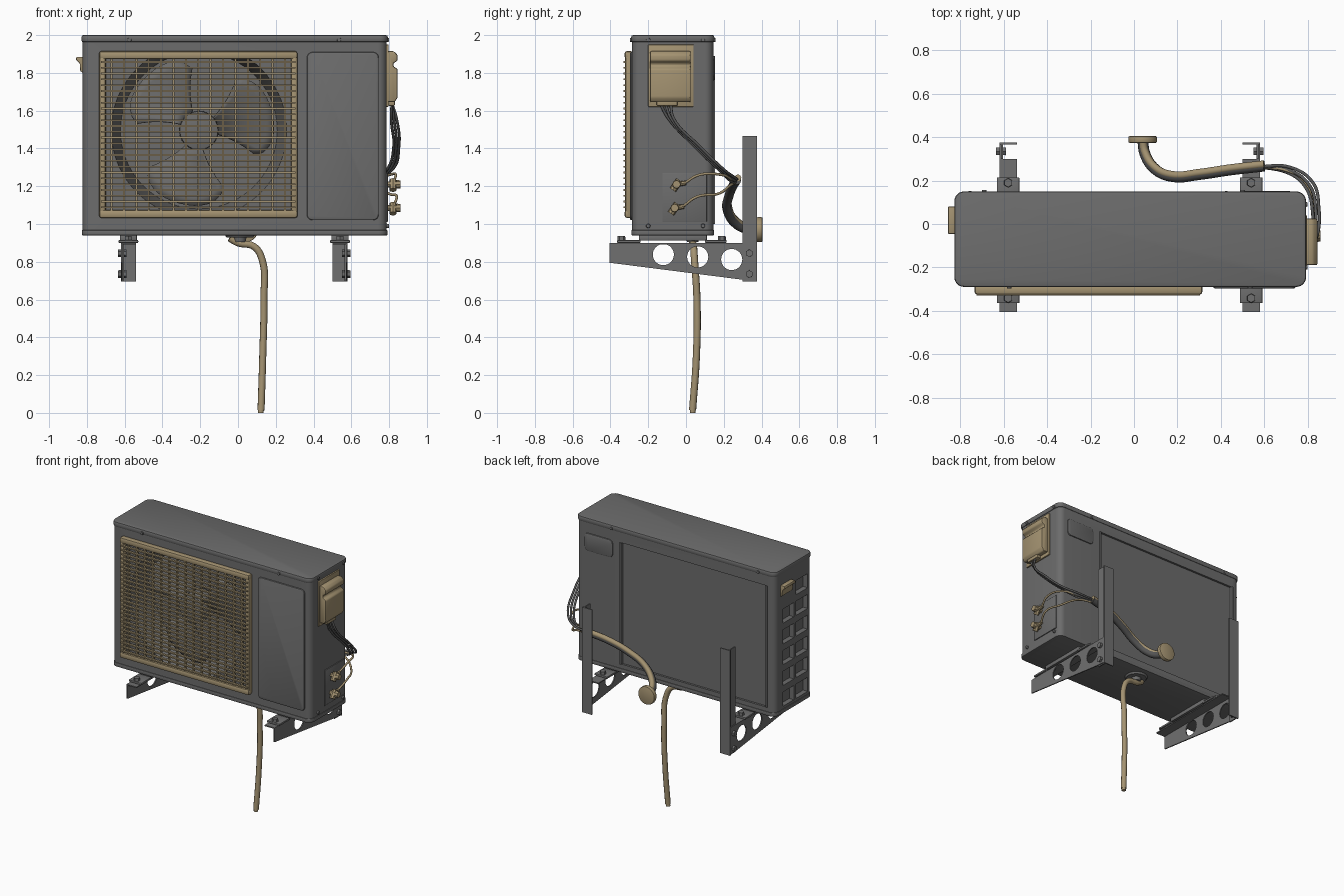
import bpy, bmesh, math
from mathutils import Vector, Matrix

if "Cube" in bpy.data.objects:
    bpy.data.objects.remove(bpy.data.objects["Cube"])


def mat(name, c):
    m = bpy.data.materials.new(name)
    m.diffuse_color = (*c, 1)
    m.use_nodes = True
    m.node_tree.nodes["Principled BSDF"].inputs["Base Color"].default_value = m.diffuse_color
    return m


GREY = mat("casing grey", (0.15, 0.15, 0.15))
STEEL = mat("bracket grey", (0.16, 0.16, 0.16))
DARK = mat("cable grey", (0.09, 0.09, 0.09))
TAN = mat("aged tan", (0.37, 0.29, 0.165))


def activate(o):
    bpy.ops.object.select_all(action='DESELECT')
    o.select_set(True)
    bpy.context.view_layer.objects.active = o


def finish(name, bm, m, bevel=0, smooth=True):
    bmesh.ops.recalc_face_normals(bm, faces=bm.faces[:])
    me = bpy.data.meshes.new(name)
    bm.to_mesh(me)
    bm.free()
    me.materials.append(m)
    o = bpy.data.objects.new(name, me)
    bpy.context.collection.objects.link(o)
    activate(o)
    if bevel:
        b = o.modifiers.new("bevel", 'BEVEL')
        b.width, b.segments, b.limit_method = bevel, 2, 'ANGLE'
        bpy.ops.object.modifier_apply(modifier="bevel")
    if smooth:
        bpy.ops.object.shade_smooth_by_angle(angle=math.radians(35))
    return o


def boxes(name, items, m, bevel=0):
    """items: (x0, x1, y0, y1, z0, z1)"""
    bm = bmesh.new()
    for x0, x1, y0, y1, z0, z1 in items:
        c = Vector((x0 + x1, y0 + y1, z0 + z1)) / 2
        s = Matrix.Diagonal((abs(x1 - x0), abs(y1 - y0), abs(z1 - z0), 1))
        bmesh.ops.create_cube(bm, size=1, matrix=Matrix.Translation(c) @ s)
    return finish(name, bm, m, bevel)


def prism(name, pts, axis, h0, h1, m, bevel=0):
    """Extrude a 2D outline along an axis"""
    put = {'x': lambda a, b, h: (h, a, b), 'y': lambda a, b, h: (a, h, b), 'z': lambda a, b, h: (a, b, h)}[axis]
    bm = bmesh.new()
    lo = [bm.verts.new(put(a, b, h0)) for a, b in pts]
    hi = [bm.verts.new(put(a, b, h1)) for a, b in pts]
    bm.faces.new(lo)
    bm.faces.new(hi)
    n = len(pts)
    for i in range(n):
        bm.faces.new((lo[i], lo[(i + 1) % n], hi[(i + 1) % n], hi[i]))
    return finish(name, bm, m, bevel)


def rrect(a0, a1, b0, b1, r, n=6):
    out = []
    for k, (ca, cb) in enumerate([(a1 - r, b1 - r), (a0 + r, b1 - r), (a0 + r, b0 + r), (a1 - r, b0 + r)]):
        for i in range(n + 1):
            t = math.pi / 2 * (k + i / n)
            out.append((ca + r * math.cos(t), cb + r * math.sin(t)))
    return out


def rods(name, items, m, n=16, bevel=0):
    """items: (start, end, r0, r1)"""
    bm = bmesh.new()
    for p, q, r0, r1 in items:
        p, q = Vector(p), Vector(q)
        rot = (q - p).to_track_quat('Z', 'Y').to_matrix().to_4x4()
        bmesh.ops.create_cone(bm, cap_ends=True, segments=n, radius1=r0, radius2=r1, depth=(q - p).length,
                              matrix=Matrix.Translation((p + q) / 2) @ rot)
    return finish(name, bm, m, bevel)


def tube(name, pts, r, m):
    cu = bpy.data.curves.new(name, 'CURVE')
    cu.dimensions, cu.bevel_depth, cu.bevel_resolution, cu.resolution_u = '3D', r, 3, 8
    cu.use_fill_caps = True
    sp = cu.splines.new('BEZIER')
    sp.bezier_points.add(len(pts) - 1)
    for b, p in zip(sp.bezier_points, pts):
        b.co = p
        b.handle_left_type = b.handle_right_type = 'AUTO'
    cu.materials.append(m)
    o = bpy.data.objects.new(name, cu)
    bpy.context.collection.objects.link(o)
    activate(o)
    bpy.ops.object.convert(target='MESH')
    bpy.ops.object.shade_smooth_by_angle(angle=math.radians(50))


def cut(o, cutter):
    activate(o)
    b = o.modifiers.new("cut", 'BOOLEAN')
    b.operation, b.object, b.solver = 'DIFFERENCE', cutter, 'EXACT'
    bpy.ops.object.modifier_apply(modifier="cut")
    bpy.data.objects.remove(cutter)
    bpy.ops.object.shade_smooth_by_angle(angle=math.radians(35))


# Casing with fan opening, coil recess and side vents
FX, FZ = -0.207, 1.495
casing = prism("casing", rrect(-0.822, 0.787, -0.285, 0.145, 0.045), 'z', 0.96, 1.97, GREY)
fan_hole = rods("fan_cutter", [((FX, -0.30, FZ), (FX, -0.09, FZ), 0.468, 0.415)], GREY, 72)
for v in fan_hole.data.vertices:
    w = (fan_hole.matrix_world @ v.co)
    v.co.z = min(max(w.z, 1.055), 1.885)
cut(casing, fan_hole)
cut(casing, boxes("coil_cutter", [(-0.75, 0.42, 0.13, 0.2, 1.0, 1.89)], GREY))
vents = []
for i in range(6):
    z = 1.80 - 0.152 * i
    vents.append((-0.9, -0.785, -0.235, -0.10, z - 0.052, z + 0.052))
    if i:
        vents.append((-0.9, -0.785, -0.075, 0.05, z - 0.052, z + 0.052))
cut(casing, boxes("vent_cutter", vents, GREY))

# Lid, base pan and pressed panels
prism("lid", rrect(-0.828, 0.793, -0.29, 0.15, 0.045), 'z', 1.962, 2.0, GREY, 0.01)
prism("base_pan", rrect(-0.826, 0.791, -0.289, 0.149, 0.045), 'z', 0.94, 0.968, GREY, 0.004)
prism("front_panel", rrect(0.365, 0.745, 1.02, 1.91, 0.03), 'y', -0.297, -0.28, GREY, 0.01)
prism("back_panel", rrect(0.49, 0.72, 1.76, 1.89, 0.03), 'y', 0.14, 0.153, GREY, 0.006)
boxes("coil_edges", [(x, x + 0.012, 0.13, 0.153, 1.0, 1.89) for x in (0.42, -0.762)], GREY)
boxes("valve_panel", [(0.78, 0.793, -0.125, 0.11, 1.01, 1.27)], GREY, 0.003)
rods("screws", [((x, -0.285, 1.975), (x, -0.297, 1.975), 0.012, 0.01) for x in (-0.575, 0.535)]
     + [((x, 0.145, 1.975), (x, 0.156, 1.975), 0.012, 0.01) for x in (-0.69, 0.5)]
     + [((0.785, y, z), (0.799, y, z), 0.012, 0.01) for y in (-0.2, 0.09) for z in (0.99, 1.975)], GREY, 12)

# Fan: hub and three twisted blades
rods("fan_hub", [((FX, -0.245, FZ), (FX, -0.10, FZ), 0.103, 0.105)], GREY, 40, 0.008)
bm = bmesh.new()
NU, NV = 14, 7
for k in range(3):
    base = math.radians(15 + 120 * k)
    g = []
    for i in range(NU + 1):
        u = 2 * i / NU - 1
        row = []
        for j in range(NV + 1):
            v = j / NV
            r = 0.095 + (0.305 - 0.07 * u ** 4) * v
            t = base + u * (0.46 + 0.22 * v)
            row.append(bm.verts.new((FX + r * math.cos(t), -0.185 - 0.045 * u, FZ + r * math.sin(t))))
        g.append(row)
    for i in range(NU):
        for j in range(NV):
            bm.faces.new((g[i][j], g[i + 1][j], g[i + 1][j + 1], g[i][j + 1]))
blades = finish("fan_blades", bm, GREY)
sol = blades.modifiers.new("thick", 'SOLIDIFY')
sol.thickness, sol.offset = 0.006, 0
bpy.ops.object.modifier_apply(modifier="thick")

# Front grille: frame, upright bars and slats
GX0, GX1, GZ0, GZ1 = -0.735, 0.315, 1.032, 1.915
boxes("grille_frame", [(GX0, GX1, -0.325, -0.28, GZ1 - 0.042, GZ1), (GX0, GX1, -0.325, -0.28, GZ0, GZ0 + 0.042),
                       (GX0, GX0 + 0.035, -0.322, -0.28, GZ0, GZ1), (GX1 - 0.035, GX1, -0.322, -0.28, GZ0, GZ1)],
      TAN, 0.012)
boxes("grille_uprights", [(x - 0.005, x + 0.005, -0.317, -0.300, GZ0 + 0.02, GZ1 - 0.02)
                          for x in (GX0 + 0.0656 * i for i in range(1, 16))], TAN)
boxes("grille_slats", [(GX0 + 0.01, GX1 - 0.01, -0.33, -0.313, z - 0.0045, z + 0.0045)
                       for z in (GZ0 + 0.056 + 0.0308 * i for i in range(26))], TAN)

# Side handle on the left
prism("handle", [(-0.82, 1.80), (-0.835, 1.81), (-0.838, 1.85), (-0.858, 1.87), (-0.855, 1.885), (-0.82, 1.885)],
      'y', -0.045, 0.08, TAN, 0.004)

# Wiring box on the right
boxes("box_plate", [(0.78, 0.797, -0.20, 0.04, 1.62, 1.95)], TAN, 0.004)
prism("wiring_box", [(0.79, 1.915), (0.825, 1.915), (0.845, 1.895), (0.845, 1.865), (0.822, 1.85), (0.822, 1.835),
                     (0.845, 1.82), (0.845, 1.67), (0.83, 1.645), (0.79, 1.645)], 'y', -0.19, 0.025, TAN, 0.008)
boxes("cable_clamp", [(0.795, 0.83, -0.155, -0.045, 1.625, 1.66)], TAN, 0.006)

# Shut-off valves
for name, y, z in (("upper_valve", -0.05, 1.21), ("lower_valve", -0.06, 1.085)):
    rods(name, [((0.785, y, z), (0.84, y, z), 0.016, 0.016), ((0.838, y, z), (0.86, y, z), 0.023, 0.021),
                ((0.82, y - 0.02, z - 0.03), (0.82, y + 0.015, z + 0.022), 0.019, 0.019),
                ((0.82, y, z), (0.82, y + 0.05, z + 0.008), 0.014, 0.012)], TAN, 8)

# Cables, copper lines and the wrapped bundle into the wall
for i in range(3):
    d = 0.014 * (i - 1)
    tube("power_cable_%d" % (i + 1),
         [(0.815, -0.11 + 2 * d, 1.64), (0.825 + d, -0.08 + d, 1.56), (0.838 + d, 0.06 + d, 1.41),
          (0.80 + d, 0.19 + d, 1.285), (0.71, 0.25 + d, 1.235 + d / 2), (0.58, 0.265, 1.23 + d / 2)], 0.0075, DARK)
tube("upper_line", [(0.82, -0.01, 1.215), (0.835, 0.07, 1.26), (0.80, 0.19, 1.26), (0.71, 0.245, 1.235),
                    (0.56, 0.265, 1.225)], 0.007, TAN)
tube("lower_line", [(0.82, -0.02, 1.09), (0.84, 0.06, 1.145), (0.80, 0.17, 1.16), (0.71, 0.235, 1.205),
                    (0.56, 0.265, 1.22)], 0.007, TAN)
path = [(0.60, 0.267, 1.232), (0.45, 0.25, 1.205), (0.30, 0.228, 1.15), (0.18, 0.218, 1.08), (0.095, 0.255, 1.01),
        (0.05, 0.325, 0.972), (0.04, 0.39, 0.972)]
tube("pipe_bundle", path, 0.025, DARK)
tube("bundle_pipe", [(x, y + 0.008, z + 0.012) for x, y, z in path], 0.018, TAN)
rods("wall_flange", [((0.04, 0.374, 0.97), (0.04, 0.405, 0.97), 0.066, 0.066)], TAN, 32, 0.006)

# Drain fitting and hose
rods("drain_fitting", [((0.01, 0.035, 0.942), (0.01, 0.035, 0.928), 0.08, 0.07),
                       ((0.01, 0.035, 0.93), (0.01, 0.035, 0.905), 0.035, 0.03)], STEEL, 24)
tube("drain_hose", [(-0.045, 0.03, 0.925), (0.0, 0.035, 0.90), (0.085, 0.04, 0.88), (0.128, 0.045, 0.81),
                    (0.137, 0.058, 0.60), (0.131, 0.055, 0.3), (0.122, 0.035, 0.015)], 0.019, TAN)
rods("hose_end", [((0.121, 0.035, 0.0), (0.122, 0.035, 0.03), 0.015, 0.015)], TAN, 14)

# Wall brackets, mirrored about the casing centre
for s, side in ((1, "right"), (-1, "left")):
    def X(x):
        return -0.02 + s * x
    web = prism(side + "_arm_web", [(-0.405, 0.90), (0.375, 0.90), (0.375, 0.70), (0.30, 0.705), (-0.405, 0.795)],
                'x', X(0.592), X(0.60), STEEL)
    cut(web, rods("hole_cutter", [((X(0.5), y, z), (X(0.7), y, z), 0.056, 0.056)
                                  for y, z in ((-0.12, 0.838), (0.062, 0.826), (0.242, 0.812))], STEEL, 32))
    boxes(side + "_arm_flange", [(X(0.52), X(0.60), -0.405, 0.30, 0.892, 0.90)], STEEL)
    boxes(side + "_upright", [(X(0.52), X(0.60), 0.367, 0.376, 0.695, 1.465),
                              (X(0.584), X(0.593), 0.30, 0.376, 0.695, 1.465)], STEEL)
    boxes(side + "_foot", [(X(0.508), X(0.612), -0.365, -0.24, 0.90, 0.915),
                           (X(0.508), X(0.612), 0.10, 0.215, 0.90, 0.915),
                           (X(0.515), X(0.605), -0.25, 0.11, 0.912, 0.942)], STEEL, 0.004)
    rods(side + "_bolts", [((X(0.56), y, 0.91), (X(0.56), y, 0.937), 0.022, 0.02) for y in (-0.342, 0.19)]
         + [((X(0.57), 0.335, z), (X(0.616), 0.335, z), 0.021, 0.02) for z in (0.845, 0.735)], STEEL, 6)
